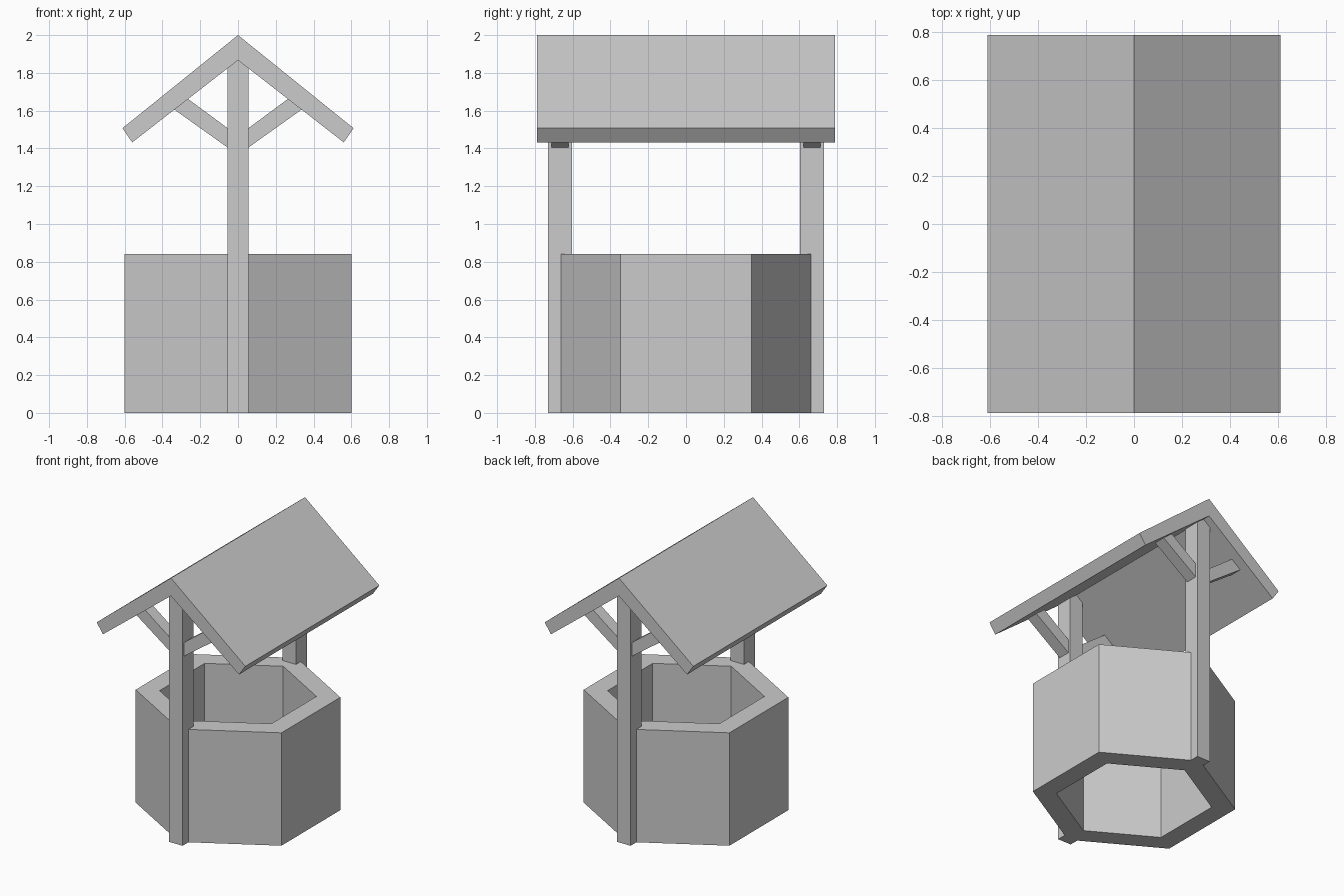
import bpy, bmesh
from math import cos, sin, pi

if "Cube" in bpy.data.objects:
    bpy.data.objects.remove(bpy.data.objects["Cube"])


def make_object(name, bm):
    bmesh.ops.recalc_face_normals(bm, faces=bm.faces)
    mesh = bpy.data.meshes.new(name)
    bm.to_mesh(mesh)
    bm.free()
    obj = bpy.data.objects.new(name, mesh)
    bpy.context.collection.objects.link(obj)
    return obj


def extrude_xz(name, profile, y0, y1):
    """Extrude an x-z outline from y0 to y1."""
    bm = bmesh.new()
    face = bm.faces.new([bm.verts.new((x, y0, z)) for x, z in profile])
    ext = bmesh.ops.extrude_face_region(bm, geom=[face])
    verts = [v for v in ext["geom"] if isinstance(v, bmesh.types.BMVert)]
    bmesh.ops.translate(bm, verts=verts, vec=(0, y1 - y0, 0))
    return make_object(name, bm)


# Hexagonal well wall, open at top and bottom
APOTHEM, INNER, WALL_H = 0.60, 0.46, 0.84
bm = bmesh.new()
rings = []
for apothem, z in ((APOTHEM, 0), (APOTHEM, WALL_H), (INNER, WALL_H), (INNER, 0)):
    r = apothem / cos(pi / 6)
    rings.append([bm.verts.new((r * sin(i * pi / 3), r * cos(i * pi / 3), z))
                  for i in range(6)])
for k in range(4):
    a, b = rings[k], rings[(k + 1) % 4]
    for i in range(6):
        j = (i + 1) % 6
        bm.faces.new((a[i], a[j], b[j], b[i]))
make_object("well_wall", bm)

# Gabled roof
half = [(0.612, 1.507), (0.56, 1.432)]
roof = [(0, 2.0), *half, (0, 1.867), *[(-x, z) for x, z in reversed(half)]]
extrude_xz("roof", roof, -0.788, 0.788)

# Posts and diagonal braces at front and back
post = [(-0.055, 0), (0.055, 0), (0.055, 1.9), (-0.055, 1.9)]
brace = [(0.03, 1.387), (0.36, 1.622), (0.29, 1.681), (0.03, 1.489)]
for side, s in (("front", -1), ("back", 1)):
    extrude_xz(f"{side}_post", post, s * 0.604, s * 0.73)
    for hand, m in (("right", 1), ("left", -1)):
        extrude_xz(f"{side}_{hand}_brace", [(m * x, z) for x, z in brace],
                   s * 0.623, s * 0.713)
